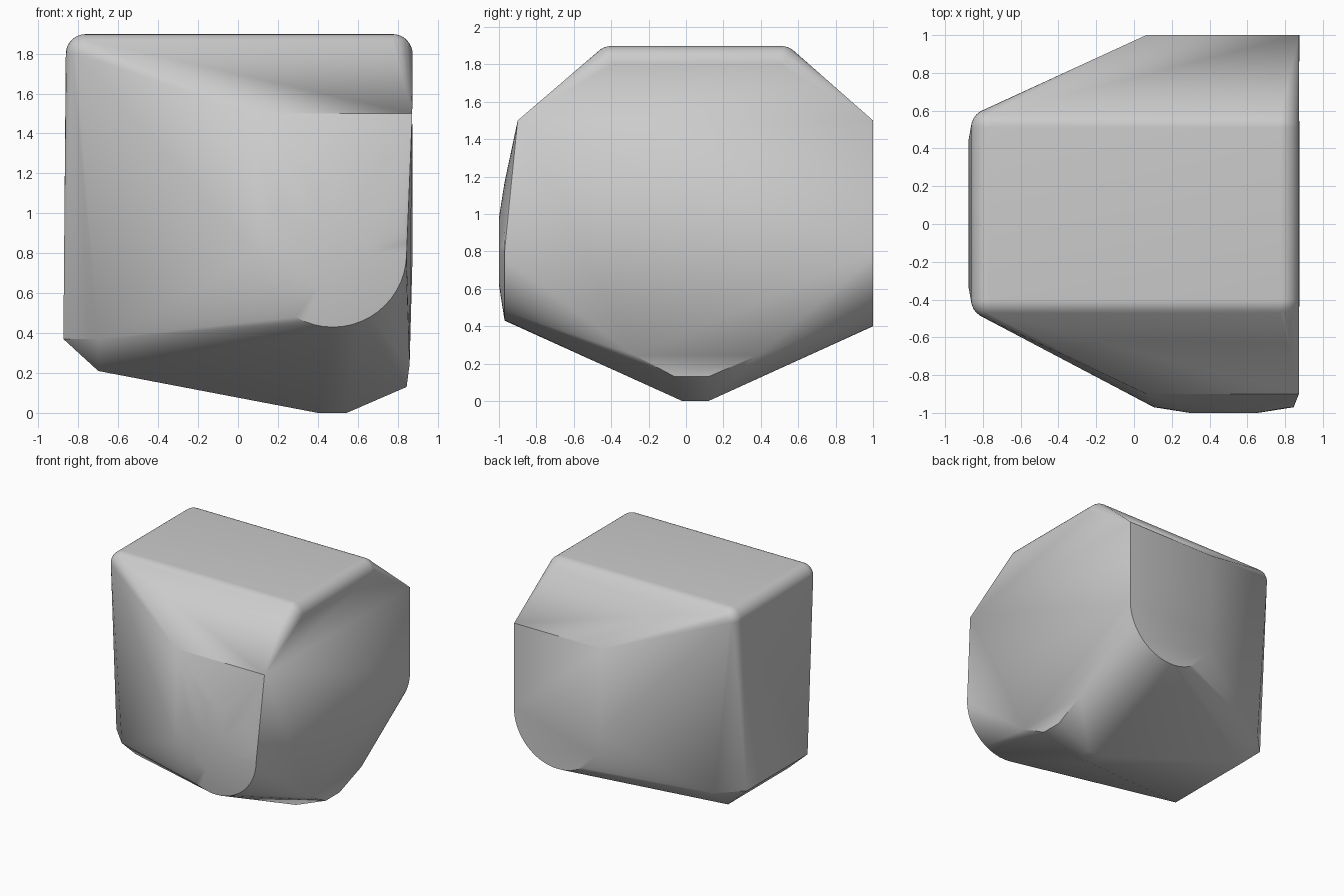
import bpy
import bmesh
import math
from mathutils import Matrix, Vector

cube = bpy.data.objects.get("Cube")
if cube:
    bpy.data.objects.remove(cube, do_unlink=True)

grey = bpy.data.materials.new("light_grey")
grey.use_nodes = True
colour = (0.6, 0.6, 0.6, 1)
grey.diffuse_color = colour
grey.node_tree.nodes["Principled BSDF"].inputs["Base Color"].default_value = colour

MID_Y = 0.055
bm = bmesh.new()


def point(x, y, z):
    bm.verts.new((x, y, z))


def disc(x, y, z, radius, segments=48):
    """Upright ring facing along y."""
    matrix = Matrix.Translation((x, y, z)) @ Matrix.Rotation(math.pi / 2, 4, "X")
    bmesh.ops.create_circle(bm, segments=segments, radius=radius, matrix=matrix)


# Rounded top corners
for x in (-0.763, 0.775):
    for y in (-0.4, 0.51):
        bmesh.ops.create_uvsphere(bm, u_segments=24, v_segments=16, radius=0.1,
                                  matrix=Matrix.Translation((x, y, 1.798)))

# Front boss: small raised face in front of a wider ring
disc(0.475, -1.0, 0.8, 0.18)
disc(0.475, -0.97, 0.8, 0.37)
# Back round end
disc(0.475, 1.0, 0.8, 0.4, 64)

# Straight shoulders above both ends
for x in (0.065, 0.873):
    point(x, -0.9, 1.5)
    point(x, 1.0, 1.5)

for side in (-1, 1):
    # Chamfered lower corners on the narrow side
    point(-0.875, MID_Y + side * 0.395, 0.37)
    point(-0.7, MID_Y + side * 0.575, 0.37)
    point(-0.7, MID_Y + side * 0.395, 0.21)
    # Small flat foot
    for x in (0.4, 0.545):
        point(x, 0.05 + side * 0.07, 0)
    # Lower lip of the wide flat side
    point(0.845, 0.03 + side * 0.09, 0.13)
    point(0.86, MID_Y + side * 0.33, 0.245)

# Wrap everything in one convex skin
hull = bmesh.ops.convex_hull(bm, input=bm.verts, use_existing_faces=False)
skin = {f for f in hull["geom"] if isinstance(f, bmesh.types.BMFace)}
bmesh.ops.delete(bm, geom=[f for f in bm.faces if f not in skin], context="FACES_ONLY")
bmesh.ops.delete(bm, geom=[e for e in bm.edges if not e.link_faces], context="EDGES")
bmesh.ops.delete(bm, geom=[v for v in bm.verts if not v.link_faces], context="VERTS")
bmesh.ops.dissolve_limit(bm, angle_limit=math.radians(0.5), verts=bm.verts, edges=bm.edges)
bmesh.ops.recalc_face_normals(bm, faces=bm.faces)

mesh = bpy.data.meshes.new("faceted_shell")
bm.to_mesh(mesh)
bm.free()
mesh.materials.append(grey)
shell = bpy.data.objects.new("faceted_shell", mesh)
bpy.context.collection.objects.link(shell)

for obj in bpy.context.selected_objects:
    obj.select_set(False)
shell.select_set(True)
bpy.context.view_layer.objects.active = shell
bpy.ops.object.shade_smooth_by_angle(angle=math.radians(30))
